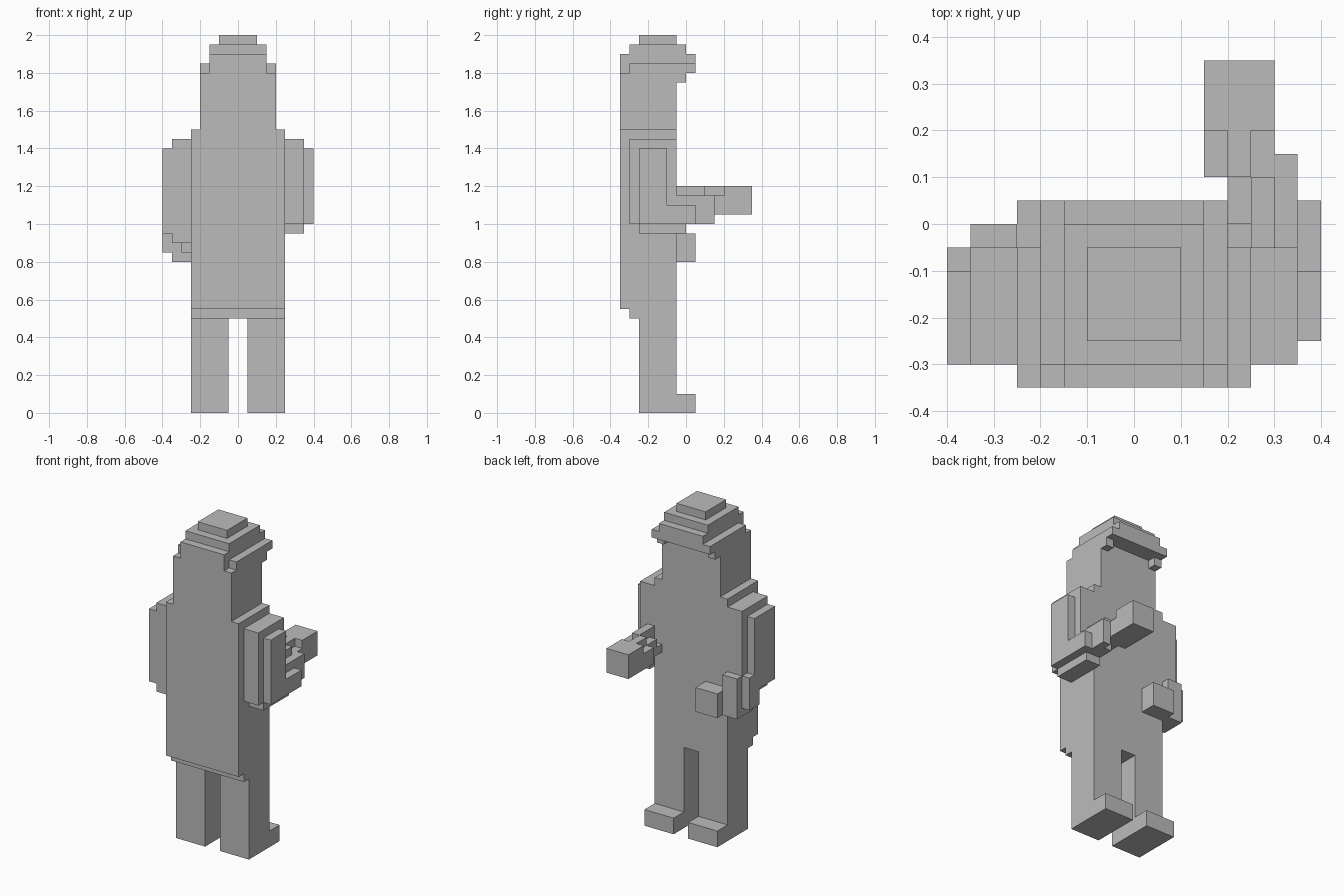
import bpy
import bmesh
from mathutils import Vector

UNIT = 0.05  # edge length of one building cube

default_cube = bpy.data.objects.get("Cube")
if default_cube:
    bpy.data.objects.remove(default_cube, do_unlink=True)

grey = bpy.data.materials.new("plain grey")
grey.use_nodes = True
grey_colour = (0.5, 0.5, 0.5, 1)
grey.diffuse_color = grey_colour
grey.node_tree.nodes["Principled BSDF"].inputs["Base Color"].default_value = grey_colour


def add_box(bm, x_range, y_range, z_range):
    """Add one block whose ranges are given in cube units."""
    low, high = (Vector(corner) * UNIT for corner in zip(x_range, y_range, z_range))
    cube = bmesh.ops.create_cube(bm, size=1)
    for vertex in cube["verts"]:
        vertex.co = (low + high) / 2 + vertex.co * (high - low)


def make_part(name, *boxes, mirrored=False):
    """Build one object from blocks, optionally reflected across x."""
    bm = bmesh.new()
    for x_range, y_range, z_range in boxes:
        add_box(bm, x_range, y_range, z_range)
        if mirrored:
            reflected = (-x_range[1], -x_range[0])
            add_box(bm, reflected, y_range, z_range)
    mesh = bpy.data.meshes.new(name)
    bm.to_mesh(mesh)
    bm.free()
    mesh.materials.append(grey)
    part = bpy.data.objects.new(name, mesh)
    bpy.context.collection.objects.link(part)
    return part


# Legs with feet pointing towards the back
make_part("legs", ((1, 5), (-5, -1), (0, 10)), mirrored=True)
make_part("feet", ((1, 5), (-1, 1), (0, 2)), mirrored=True)

# Torso with a stepped hem, and the head
make_part("torso", ((-5, 5), (-7, -1), (11, 30)))
make_part("hem", ((-5, 5), (-6, -1), (10, 11)))
make_part("head", ((-4, 4), (-7, -1), (30, 36)))

# Layered hat with brim and small side tabs
make_part("hat_brim",
          ((-4, 4), (-6, 1), (36, 37)),
          ((-3, 3), (-7, -6), (36, 37)))
make_part("hat_band", ((-3, 3), (-7, 1), (37, 38)))
make_part("hat_crown", ((-3, 3), (-6, 0), (38, 39)))
make_part("hat_top", ((-2, 2), (-5, -1), (39, 40)))
make_part("brim_tabs", ((3, 4), (-1, 0), (35, 36)), mirrored=True)

# Right arm, hanging down with the hand across the body
make_part("right_arm",
          ((-7, -5), (-6, -1), (18, 29)),
          ((-8, -7), (-6, -2), (19, 28)))
make_part("right_cuff",
          ((-8, -7), (-3, -1), (17, 19)),
          ((-8, -7), (-2, -1), (19, 21)),
          ((-7, -5), (-1, 0), (16, 21)),
          ((-7, -5), (-3, -1), (16, 18)),
          ((-6, -5), (-4, -3), (17, 18)))
make_part("right_hand", ((-5, -2), (-1, 1), (16, 19)))

# Left arm, bent and reaching out
make_part("left_arm",
          ((5, 7), (-6, -1), (20, 29)),
          ((5, 7), (-5, 0), (19, 20)),
          ((7, 8), (-5, -2), (20, 28)))
make_part("left_forearm",
          ((7, 8), (-2, 1), (20, 22)),
          ((6, 7), (-1, 3), (20, 23)),
          ((5, 6), (-1, 2), (20, 24)),
          ((4, 5), (-1, 0), (21, 22)),
          ((4, 5), (0, 2), (21, 23)))
make_part("left_hand",
          ((3, 6), (2, 4), (21, 23)),
          ((4, 5), (2, 4), (23, 24)),
          ((3, 6), (4, 7), (21, 24)))
